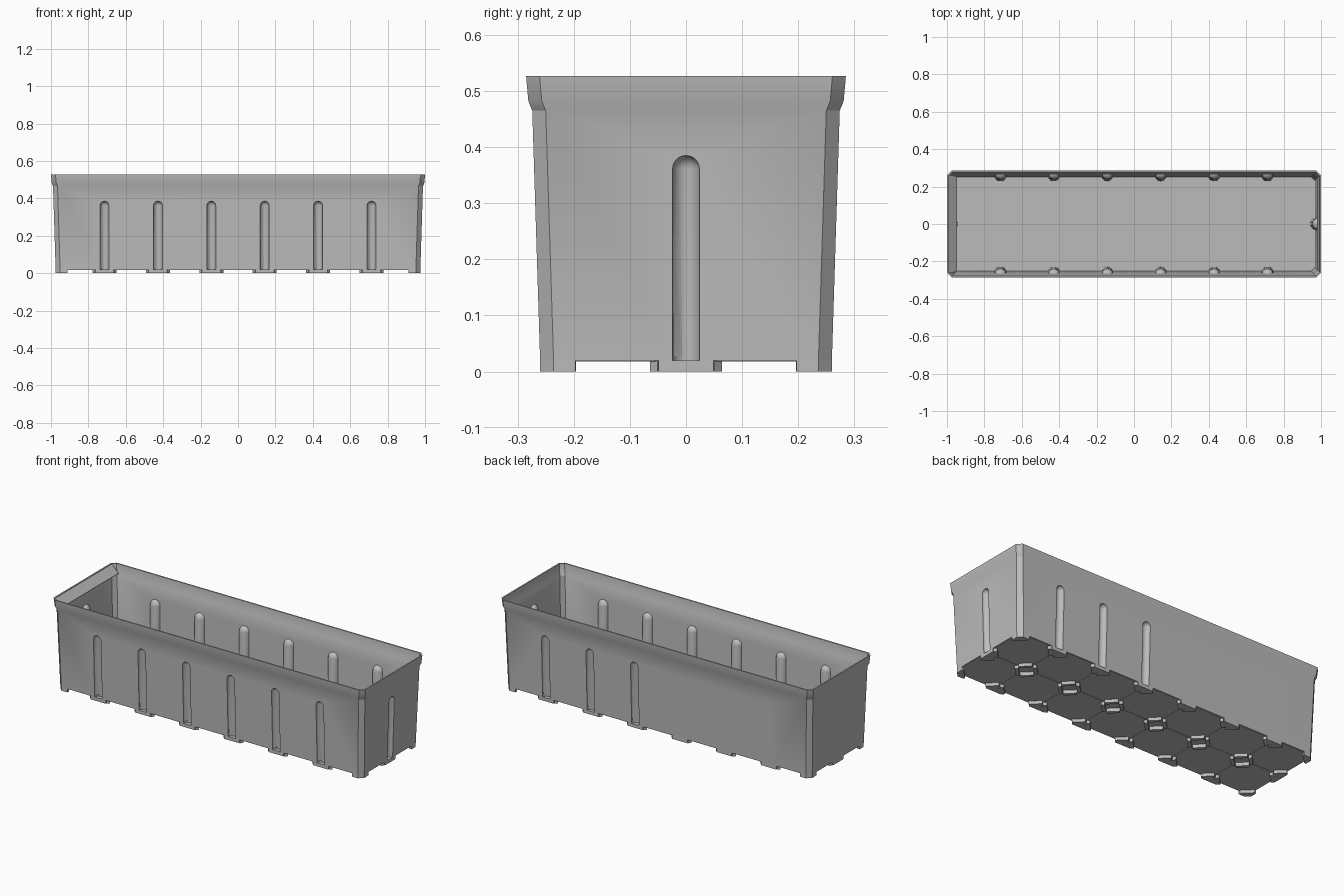
import bpy, bmesh
from math import pi, radians
from mathutils import Matrix, Vector

if "Cube" in bpy.data.objects:
    bpy.data.objects.remove(bpy.data.objects["Cube"])

GREY = bpy.data.materials.new("matte_grey")
GREY.use_nodes = True
GREY.diffuse_color = (0.5, 0.5, 0.5, 1)
GREY.node_tree.nodes["Principled BSDF"].inputs["Base Color"].default_value = (0.5, 0.5, 0.5, 1)

LONG = 0.715            # extra half length of the long sides
WALL = 0.008
FLOOR = 0.02
CHAMFER = 0.024
PITCH = 0.2855
HALF = 0.26             # half depth at the base
COLUMNS = [PITCH * (i - 2.5) for i in range(6)]


def finish(name, bm):
    bmesh.ops.recalc_face_normals(bm, faces=bm.faces)
    mesh = bpy.data.meshes.new(name)
    bm.to_mesh(mesh)
    bm.free()
    mesh.materials.append(GREY)
    obj = bpy.data.objects.new(name, mesh)
    bpy.context.collection.objects.link(obj)
    return obj


def octagon(half, c):
    x, y = half + LONG, half
    return [(x, y - c), (x - c, y), (c - x, y), (-x, y - c),
            (-x, c - y), (c - x, -y), (x - c, -y), (x, c - y)]


def prism(bm, points, z0, z1):
    low = [bm.verts.new((x, y, z0)) for x, y in points]
    high = [bm.verts.new((x, y, z1)) for x, y in points]
    bm.faces.new(low)
    bm.faces.new(high)
    for i in range(len(points)):
        j = (i + 1) % len(points)
        bm.faces.new((low[i], low[j], high[j], high[i]))


# Open tapered trough with a flared rim
outer = [(HALF, FLOOR), (0.274, 0.465), (0.281, 0.482), (0.285, 0.527)]
inner = [(h - WALL, max(z, FLOOR + WALL)) for h, z in reversed(outer)]
bm = bmesh.new()
rings = []
for profile, c in ((outer, CHAMFER), (inner, CHAMFER - WALL * 0.586)):
    for half, z in profile:
        rings.append([bm.verts.new((x, y, z)) for x, y in octagon(half, c)])
for a, b in zip(rings, rings[1:]):
    for i in range(8):
        j = (i + 1) % 8
        bm.faces.new((a[i], a[j], b[j], b[i]))
bm.faces.new(rings[0])
bm.faces.new(rings[-1])
trough = finish("trough", bm)

# Round-topped flutes pressed into the walls
FLUTE_TOP = 0.361
h = HALF + 0.0108
spots = [(x, s * h, 0 if s > 0 else pi) for x in COLUMNS for s in (1, -1)]
spots += [(s * (h + LONG), 0, -s * pi / 2) for s in (1, -1)]


def flutes(name, radius, length, half_only):
    bm = bmesh.new()
    bmesh.ops.create_uvsphere(bm, u_segments=24, v_segments=12, radius=radius)
    below = [v for v in bm.verts if v.co.z < -1e-5]
    bmesh.ops.delete(bm, geom=below, context='VERTS')
    rim = [e for e in bm.edges if e.is_boundary]
    new = bmesh.ops.extrude_edge_only(bm, edges=rim)["geom"]
    for v in new:
        if isinstance(v, bmesh.types.BMVert):
            v.co.z -= length
    if half_only:
        bmesh.ops.bisect_plane(bm, geom=bm.verts[:] + bm.edges[:] + bm.faces[:],
                               plane_co=(0, -0.003, 0), plane_no=(0, 1, 0), clear_outer=True)
    bmesh.ops.holes_fill(bm, edges=[e for e in bm.edges if e.is_boundary], sides=0)
    bmesh.ops.recalc_face_normals(bm, faces=bm.faces)
    shape = bpy.data.meshes.new("flute_shape")
    bm.to_mesh(shape)
    bm.free()
    total = bmesh.new()
    for x, y, turn in spots:
        start = len(total.verts)
        total.from_mesh(shape)
        total.verts.ensure_lookup_table()
        place = (Matrix.Translation((x, y, FLUTE_TOP)) @ Matrix.Rotation(turn, 4, 'Z')
                 @ Matrix.Rotation(-0.031, 4, 'X'))
        bmesh.ops.transform(total, matrix=place, verts=total.verts[start:])
    bpy.data.meshes.remove(shape)
    return finish(name, total)


def boolean(target, tool, operation):
    tool.hide_render = True
    mod = target.modifiers.new("cut", 'BOOLEAN')
    mod.operation = operation
    mod.solver = 'EXACT'
    mod.object = tool
    bpy.context.view_layer.objects.active = target
    bpy.ops.object.modifier_apply(modifier=mod.name)
    bpy.data.objects.remove(tool)


boolean(trough, flutes("flute_bumps", 0.032, FLUTE_TOP - FLOOR - 0.002, True), 'UNION')
boolean(trough, flutes("flute_cutters", 0.024, FLUTE_TOP + 0.01, False), 'DIFFERENCE')

# Sloping lip inside one end of the rim
bm = bmesh.new()
lip = [bm.verts.new((x, y, z + dz)) for dz in (0, -0.003)
       for x, y, z in ((-0.994, -0.262, 0.526), (-0.946, -0.255, 0.485),
                       (-0.946, 0.255, 0.485), (-0.994, 0.262, 0.526))]
bm.faces.new(lip[:4])
bm.faces.new(lip[4:])
for i in range(4):
    j = (i + 1) % 4
    bm.faces.new((lip[i], lip[j], lip[j + 4], lip[i + 4]))
finish("end_lip", bm)

# Shallow cut-corner tiles under the floor
bm = bmesh.new()
edges = [-HALF - LONG] + COLUMNS + [HALF + LONG]
for x0, x1 in zip(edges, edges[1:]):
    for y0, y1 in ((-HALF, 0), (0, HALF)):
        cx, cy = (x0 + x1) / 2, (y0 + y1) / 2
        hx, hy, c = (x1 - x0) / 2 - 0.004, (y1 - y0) / 2 - 0.004, 0.05
        prism(bm, [(cx + px, cy + py) for px, py in (
            (hx, hy - c), (hx - c, hy), (c - hx, hy), (-hx, hy - c),
            (-hx, c - hy), (c - hx, -hy), (hx - c, -hy), (hx, c - hy))],
            FLOOR - 0.002, FLOOR + 0.001)
finish("base_tiles", bm)

# Feet: diagonal pads around each tile crossing, plates below the flutes, solid corners
pad = [(0.002, 0.051), (0.051, 0.002), (0.064, 0.015), (0.015, 0.064)]
plate = [(-0.049, 0), (0.049, 0), (0.04, 0.016), (0.016, 0.042), (-0.016, 0.042), (-0.04, 0.016)]
corner = [(CHAMFER, 0), (0.063, 0), (0.063, 0.012), (0.012, 0.063), (0, 0.063), (0, CHAMFER)]
bm = bmesh.new()
for nx in edges:
    for ny in (-HALF, 0, HALF):
        on_end, on_side = abs(nx) > 0.9, ny != 0
        sx = -1 if nx > 0 else 1
        sy = -1 if ny > 0 else 1
        if on_end and on_side:
            prism(bm, [(nx + sx * x, ny + sy * y) for x, y in corner], 0, FLOOR)
            continue
        for qx in ((sx,) if on_end else (1, -1)):
            for qy in ((sy,) if on_side else (1, -1)):
                prism(bm, [(nx + qx * x, ny + qy * y) for x, y in pad], 0, FLOOR)
        if on_end:
            prism(bm, [(nx + sx * y, ny + x) for x, y in plate], 0, FLOOR)
        elif on_side:
            prism(bm, [(nx + x, ny + sy * y) for x, y in plate], 0, FLOOR)
finish("feet", bm)

# Smooth the flutes, keep hard edges
bpy.ops.object.select_all(action='DESELECT')
trough.select_set(True)
bpy.context.view_layer.objects.active = trough
bpy.ops.object.shade_smooth_by_angle(angle=radians(25))
